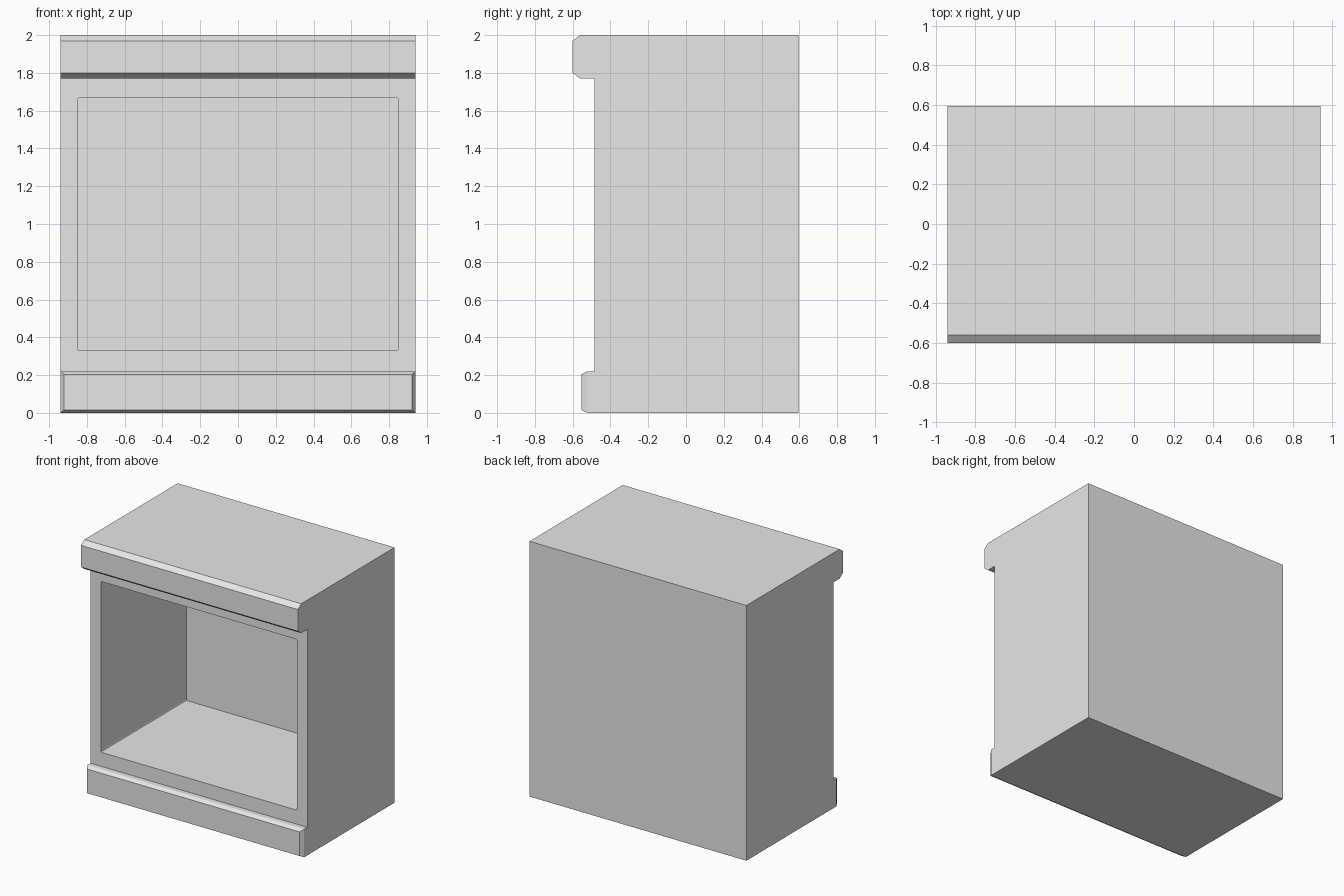
import bpy
import bmesh
from mathutils import Vector

default_cube = bpy.data.objects.get("Cube")
if default_cube:
    bpy.data.objects.remove(default_cube, do_unlink=True)

HALF_WIDTH = 0.94
BACK, FRONT = 0.595, -0.485
PLINTH_FRONT = -0.523

grey = bpy.data.materials.new("plain grey")
grey.use_nodes = True
grey.diffuse_color = (0.8, 0.8, 0.8, 1)
grey.node_tree.nodes["Principled BSDF"].inputs["Base Color"].default_value = (0.8, 0.8, 0.8, 1)


def make_object(name, bm):
    bmesh.ops.recalc_face_normals(bm, faces=bm.faces)
    mesh = bpy.data.meshes.new(name)
    bm.to_mesh(mesh)
    bm.free()
    mesh.materials.append(grey)
    obj = bpy.data.objects.new(name, mesh)
    bpy.context.collection.objects.link(obj)
    return obj


def extrude_profile(points, offset):
    """Sweep a closed outline along an offset into a solid."""
    bm = bmesh.new()
    face = bm.faces.new([bm.verts.new(p) for p in points])
    swept = bmesh.ops.extrude_face_region(bm, geom=[face], use_keep_orig=True)
    verts = [v for v in swept["geom"] if isinstance(v, bmesh.types.BMVert)]
    bmesh.ops.translate(bm, verts=verts, vec=offset)
    bmesh.ops.recalc_face_normals(bm, faces=bm.faces)
    return bm


# Cabinet shell: side outline with chamfered crown and plinth step
outline = [(BACK, 0), (BACK, 2), (-0.56, 2), (-0.6, 1.97), (-0.6, 1.8),
           (-0.56, 1.77), (FRONT, 1.77), (FRONT, 0.22),
           (PLINTH_FRONT, 0.22), (PLINTH_FRONT, 0)]
bm = extrude_profile([(-HALF_WIDTH, y, z) for y, z in outline],
                     Vector((2 * HALF_WIDTH, 0, 0)))

# Plinth front: bevelled panel raised on all four sides
plinth_face = min(bm.faces, key=lambda f: (f.calc_center_median()
                                           - Vector((0, PLINTH_FRONT, 0.11))).length)
bmesh.ops.inset_individual(bm, faces=[plinth_face], thickness=0.022)
for v in plinth_face.verts:
    v.co.y -= 0.03
    v.co.x -= 0.004 if v.co.x > 0 else -0.004
cabinet = make_object("cabinet", bm)

# Open compartment with slightly eased corners
left, right, low, high = -0.85, 0.85, 0.33, 1.668
corners = [(left, low), (right, low), (right, high), (left, high)]
bm = extrude_profile([(x, FRONT - 0.05, z) for x, z in corners],
                     Vector((0, 0.575 - FRONT + 0.05, 0)))
depth_edges = [e for e in bm.edges if abs(e.verts[0].co.y - e.verts[1].co.y) > 0.5]
bmesh.ops.bevel(bm, geom=depth_edges, offset=0.01, segments=2,
                profile=0.5, affect='EDGES')
cutter = make_object("compartment_cutter", bm)
cutter.hide_render = True

cut = cabinet.modifiers.new("compartment", 'BOOLEAN')
cut.operation = 'DIFFERENCE'
cut.solver = 'EXACT'
cut.object = cutter
bpy.context.view_layer.objects.active = cabinet
bpy.ops.object.modifier_apply(modifier=cut.name)
bpy.data.objects.remove(cutter, do_unlink=True)
